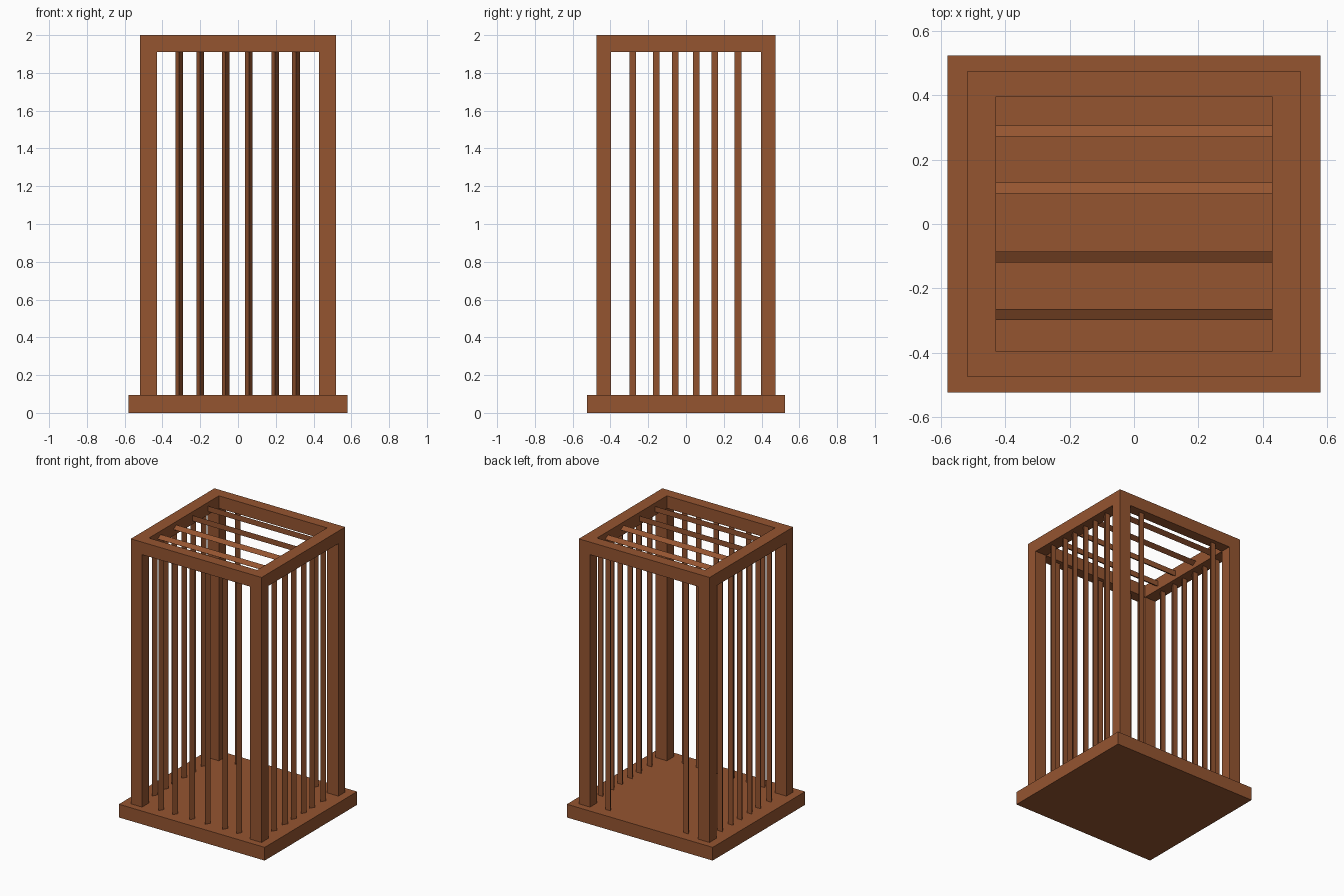
import bpy, math
from mathutils import Matrix

if "Cube" in bpy.data.objects:
    bpy.data.objects.remove(bpy.data.objects["Cube"])

wood = bpy.data.materials.new("brown wood")
wood.diffuse_color = (0.30, 0.09, 0.03, 1)
wood.use_nodes = True
wood.node_tree.nodes["Principled BSDF"].inputs["Base Color"].default_value = wood.diffuse_color


def add_mesh(name, verts, faces):
    me = bpy.data.meshes.new(name)
    me.from_pydata(verts, [], faces)
    me.materials.append(wood)
    ob = bpy.data.objects.new(name, me)
    bpy.context.collection.objects.link(ob)
    return ob


def box(name, x0, x1, y0, y1, z0, z1):
    v = [(x, y, z) for z in (z0, z1) for x, y in ((x0, y0), (x1, y0), (x1, y1), (x0, y1))]
    f = [(3, 2, 1, 0), (4, 5, 6, 7)] + [(i, (i + 1) % 4, (i + 1) % 4 + 4, i + 4) for i in range(4)]
    return add_mesh(name, v, f)


R = 0.023  # bar radius
TRI = [(R * math.cos(a), R * math.sin(a)) for a in (math.radians(-90 + 120 * i) for i in range(3))]
PRISM = [(2, 1, 0), (3, 4, 5), (0, 1, 4, 3), (1, 2, 5, 4), (2, 0, 3, 5)]


def upright_bar(name, x, y):
    # three-sided bar with its edge towards the front
    return add_mesh(name, [(x + a, y + b, z) for z in (0.09, 1.92) for a, b in TRI], PRISM)


def roof_bar(name, y, side):
    # three-sided bar along x with its edge pointing outwards
    turn = Matrix.Rotation(math.pi if side > 0 else 0, 4, 'X')
    ob = add_mesh(name, [(x, b, a) for x in (-0.435, 0.435) for a, b in TRI],
                  [f[::-1] for f in PRISM])
    ob.data.transform(Matrix.Translation((0, y, 1.955)) @ turn)
    return ob


# base slab
box("base", -0.58, 0.58, -0.525, 0.525, 0, 0.095)

# corner posts and top frame
for s in (-1, 1):
    xs = sorted((s * 0.43, s * 0.52))
    for t in (-1, 1):
        ys = sorted((t * 0.397, t * 0.475))
        box("corner_post", *xs, *ys, 0.095, 1.91)
    box("top_side_beam", *xs, -0.475, 0.475, 1.91, 2.0)
    box("top_cross_beam", -0.43, 0.43, *sorted((s * 0.397, s * 0.475)), 1.91, 2.0)

# front bars, and the two outer bars of the open back
front_x = (-0.312, -0.201, -0.066, 0.058, 0.196, 0.307)
for x in front_x:
    upright_bar("front_bar", x, -0.435)
for x in (front_x[0], front_x[-1]):
    upright_bar("back_bar", x, 0.435)

# side bars
for y in (-0.275, -0.153, -0.052, 0.059, 0.159, 0.281):
    for x in (-0.475, 0.475):
        upright_bar("side_bar", x, y)

# roof bars
for y in (-0.276, -0.097, 0.106, 0.283):
    roof_bar("roof_bar", y, y)
